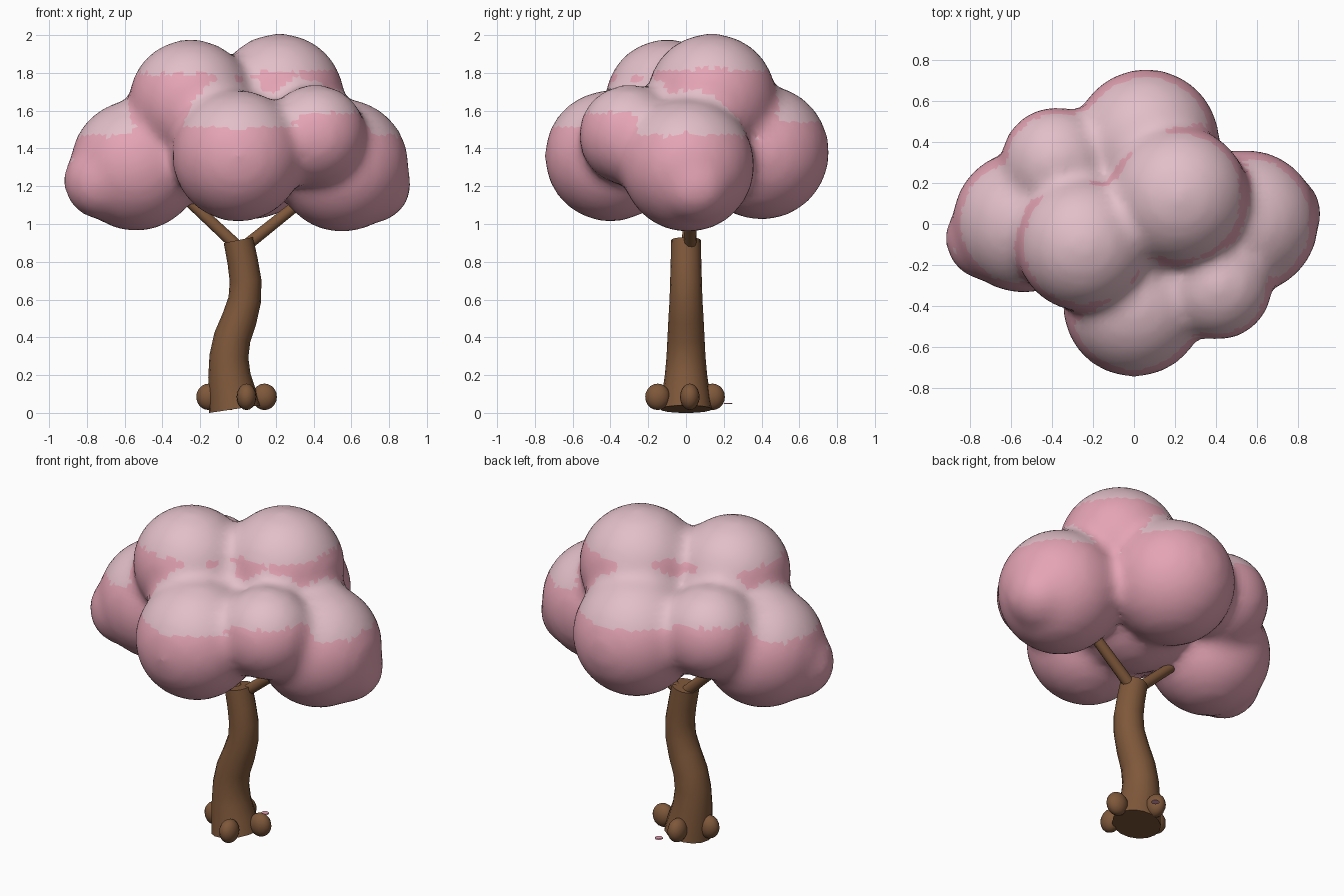
import bpy, bmesh
from mathutils import Vector, Matrix

if "Cube" in bpy.data.objects:
    bpy.data.objects.remove(bpy.data.objects["Cube"])


def material(name, color):
    m = bpy.data.materials.new(name)
    m.diffuse_color = (*color, 1)
    m.use_nodes = True
    m.node_tree.nodes["Principled BSDF"].inputs["Base Color"].default_value = m.diffuse_color
    return m


PINK = material("blossom pink", (0.78, 0.37, 0.46))
PALE = material("pale blossom", (0.76, 0.52, 0.58))
BROWN = material("bark brown", (0.21, 0.097, 0.043))


def add_object(name, mesh, *mats):
    for m in mats:
        mesh.materials.append(m)
    ob = bpy.data.objects.new(name, mesh)
    bpy.context.collection.objects.link(ob)
    return ob


def smooth(ob, angle=0.7):
    bpy.ops.object.select_all(action='DESELECT')
    ob.select_set(True)
    bpy.context.view_layer.objects.active = ob
    bpy.ops.object.shade_smooth_by_angle(angle=angle)


def from_bmesh(name, bm, *mats):
    bmesh.ops.recalc_face_normals(bm, faces=bm.faces[:])
    mesh = bpy.data.meshes.new(name)
    bm.to_mesh(mesh)
    bm.free()
    return add_object(name, mesh, *mats)


def tube(name, path, sides=14):
    """Skin a list of (centre, radius) along the path with capped ends."""
    pts = [Vector(p) for p, r in path]
    bm = bmesh.new()
    rings = []
    for i, (p, r) in enumerate(path):
        d = pts[min(i + 1, len(pts) - 1)] - pts[max(i - 1, 0)]
        rot = Vector((0, 0, 1)).rotation_difference(d).to_matrix().to_4x4()
        ring = bmesh.ops.create_circle(
            bm, segments=sides, radius=r,
            matrix=Matrix.Translation(p) @ rot)["verts"]
        rings.append(ring)
    for a, b in zip(rings, rings[1:]):
        for i in range(sides):
            j = (i + 1) % sides
            bm.faces.new((a[i], a[j], b[j], b[i]))
    bm.faces.new(rings[0])
    bm.faces.new(rings[-1])
    ob = from_bmesh(name, bm, BROWN)
    smooth(ob)
    return ob


# Swaying trunk
tube("trunk", [((-0.018, 0, 0.02), 0.138), ((-0.03, 0, 0.1), 0.127),
               ((-0.046, 0, 0.2), 0.112), ((-0.048, 0, 0.3), 0.103),
               ((-0.03, 0, 0.4), 0.098), ((0.008, 0, 0.5), 0.093),
               ((0.036, 0, 0.6), 0.087), ((0.04, 0, 0.7), 0.084),
               ((0.025, 0, 0.8), 0.081), ((0.002, 0, 0.915), 0.079)], 16)

# Forked branches
tube("left_branch", [((0.02, 0.01, 0.86), 0.034), ((-0.28, 0.02, 1.14), 0.03)], 10)
tube("right_branch", [((0.01, 0.02, 0.86), 0.034), ((0.36, 0.03, 1.14), 0.03)], 10)

# Rounded root knobs
for i, (x, y) in enumerate([(-0.155, 0.0), (0.045, -0.15), (0.14, 0.02), (-0.04, 0.14)]):
    bm = bmesh.new()
    along_x = abs(x) > abs(y)
    scale = (0.066, 0.052, 0.07) if along_x else (0.052, 0.066, 0.07)
    bmesh.ops.create_uvsphere(
        bm, u_segments=16, v_segments=10, radius=1,
        matrix=Matrix.Translation((x, y, 0.085)) @ Matrix.Diagonal((*scale, 1)))
    smooth(from_bmesh(f"root_{i + 1}", bm, BROWN), 1.2)

# Fallen petal
bm = bmesh.new()
bmesh.ops.create_cone(bm, cap_ends=True, segments=10, radius1=0.024, radius2=0.02,
                      depth=0.006, matrix=Matrix.Translation((0.03, 0.222, 0.05)))
from_bmesh("fallen_petal", bm, PINK)

# Canopy puffs: centre and radius
PUFFS = [
    ((0.06, 0.40, 1.38), 0.35), ((0.0, -0.40, 1.36), 0.34),     # back, front
    ((0.22, 0.135, 1.665), 0.335), ((-0.25, -0.10, 1.65), 0.32),  # upper pair
    ((0.41, -0.30, 1.47), 0.26), ((-0.38, 0.30, 1.47), 0.265),  # small fillers
    ((0.55, 0.01, 1.31), 0.345), ((-0.54, 0.01, 1.31), 0.34),   # sides
    ((0.715, 0.05, 1.21), 0.195), ((-0.715, -0.07, 1.23), 0.20),  # outer bumps
    ((0.0, 0.0, 1.41), 0.36),                                   # core
]
bm = bmesh.new()
for c, r in PUFFS:
    bmesh.ops.create_icosphere(bm, subdivisions=4, radius=r + 0.009,
                               matrix=Matrix.Translation(c))
puffs = from_bmesh("canopy_puffs", bm)
rem = puffs.modifiers.new("merge", 'REMESH')
rem.mode = 'VOXEL'
rem.voxel_size = 0.034
soft = puffs.modifiers.new("soften", 'SMOOTH')
soft.factor = 0.5
soft.iterations = 10
dg = bpy.context.evaluated_depsgraph_get()
mesh = bpy.data.meshes.new_from_object(puffs.evaluated_get(dg))
bpy.data.objects.remove(puffs)
mesh.materials.clear()
canopy = add_object("canopy", mesh, PINK, PALE)

# Pale blossom on the upward facing parts
for p in mesh.polygons:
    p.material_index = 1 if p.normal.z > 0.45 else 0
smooth(canopy, 1.2)
